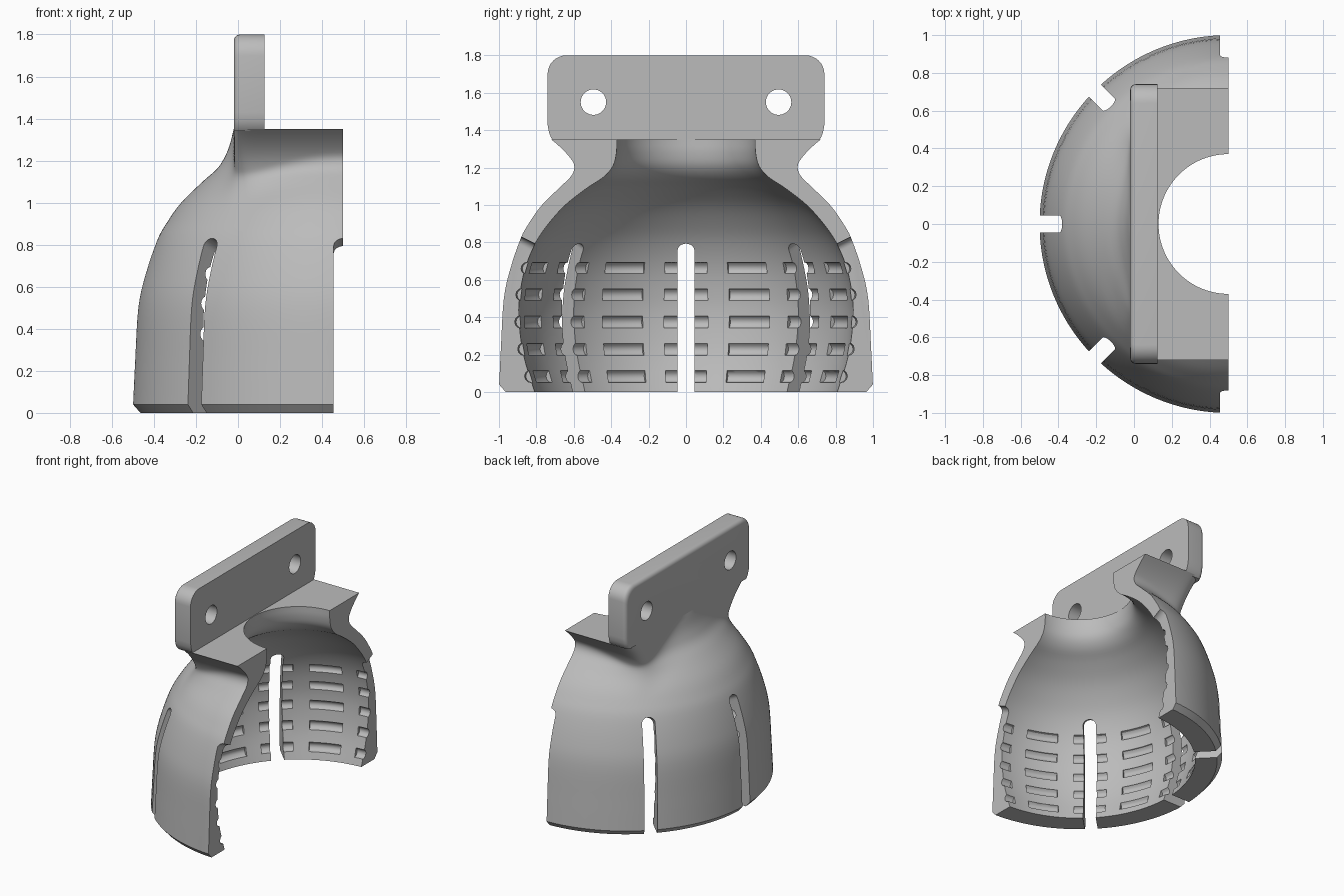
import bpy, bmesh
from math import sin, cos, pi, radians
from mathutils import Vector

if "Cube" in bpy.data.objects:
    bpy.data.objects.remove(bpy.data.objects["Cube"])

AXIS_X = 0.5      # the shell is half a turn around this vertical axis
SHELF_Z = 1.35
NECK_Z = 1.1

grey = bpy.data.materials.new("plain grey")
grey.use_nodes = True
grey.diffuse_color = (0.5, 0.5, 0.5, 1)
grey.node_tree.nodes["Principled BSDF"].inputs["Base Color"].default_value = (0.5, 0.5, 0.5, 1)


def polar(r, angle, z):
    return Vector((AXIS_X + r * cos(angle), r * sin(angle), z))


def make_object(name, bm):
    if bm.calc_volume(signed=True) < 0:
        bmesh.ops.reverse_faces(bm, faces=bm.faces)
    mesh = bpy.data.meshes.new(name)
    bm.to_mesh(mesh)
    bm.free()
    mesh.materials.append(grey)
    obj = bpy.data.objects.new(name, mesh)
    bpy.context.collection.objects.link(obj)
    return obj


def loft(bm, rings):
    """Skin closed rings of points and cap both ends, all faces wound alike."""
    loops = [[bm.verts.new(p) for p in ring] for ring in rings]
    n = len(loops[0])
    for a, b in zip(loops, loops[1:]):
        for i in range(n):
            j = (i + 1) % n
            bm.faces.new((a[i], a[j], b[j], b[i]))
    bm.faces.new(loops[0][::-1])
    bm.faces.new(loops[-1])


def smooth_curve(points, steps=4):
    """Catmull-Rom curve through (radius, height) points."""
    p = [Vector(q) for q in points]
    p = [2 * p[0] - p[1]] + p + [2 * p[-1] - p[-2]]
    out = []
    for a, b, c, d in zip(p, p[1:], p[2:], p[3:]):
        for k in range(steps):
            t = k / steps
            out.append(0.5 * (2 * b + (c - a) * t + (2 * a - 5 * b + 4 * c - d) * t * t
                              + (3 * b - a - 3 * c + d) * t ** 3))
    return out + [p[-2]]


def cut(target, tool):
    """Subtract the tool, with a second solver in case the first changes nothing."""
    mod = target.modifiers.new("cut", 'BOOLEAN')
    mod.operation = 'DIFFERENCE'
    mod.object = tool
    for solver in ('MANIFOLD', 'EXACT'):
        mod.solver = solver
        scene = bpy.context.evaluated_depsgraph_get()
        result = bpy.data.meshes.new_from_object(target.evaluated_get(scene))
        if len(result.vertices) not in (0, len(target.data.vertices)):
            break
    target.modifiers.remove(mod)
    target.data = result
    bpy.data.objects.remove(tool)


# Shell: half dome blended into a square neck that flares to a shelf
outer = smooth_curve([(1, .04), (.99, .25), (.975, .5), (.94, .66), (.885, .82), (.835, .91),
                      (.77, 1), (.668, 1.1), (.6, 1.16), (.565, 1.21), (.538, 1.27), (.52, SHELF_Z)])
inner = smooth_curve([(.81, 0), (.87, .2), (.895, .4), (.885, .55), (.855, .68), (.803, .8),
                      (.735, .9), (.645, 1), (.53, 1.09), (.44, 1.15), (.39, 1.21),
                      (.372, 1.28), (.37, SHELF_Z)])


def blended(dome, z, angle):
    t = max(0, (z - NECK_Z) / (SHELF_Z - NECK_Z))
    p = 8 + 8 * t
    width = .56 + .16 * t * t
    neck = (abs(cos(angle) / .52) ** p + abs(sin(angle) / width) ** p) ** (-1 / p)
    k = .12 * (1 - t) + .001
    h = max(0, 1 - abs(dome - neck) / k)
    return max(dome, neck) + h * h * k / 4


bm = bmesh.new()
rings = []
for k in range(122):
    angle = pi / 2 + pi * k / 121
    ring = [polar(.965, angle, 0)]
    ring += [polar(blended(r, z, angle), angle, z) for r, z in outer]
    ring += [polar(r, angle, z) for r, z in reversed(inner)]
    rings.append(ring)
loft(bm, rings)
shell = make_object("slotted_half_shell", bm)

# Round-topped slots, sloping up towards the outside
half = .045
for k in range(5):
    bm = bmesh.new()
    angle = radians(90 + 45 * k)
    side = Vector((-sin(angle), cos(angle), 0))
    rings = []
    for r in (.65, 1.15):
        top = .79 - half + .5 * (r - .8)
        ring = [polar(r, angle, -.2) - side * half, polar(r, angle, -.2) + side * half]
        ring += [polar(r, angle, top + half * sin(pi * i / 13)) + side * half * cos(pi * i / 13)
                 for i in range(14)]
        rings.append(ring)
    loft(bm, rings)
    cut(shell, make_object("slot_cutter", bm))

# Short rounded grooves inside the wall, five rows
bm = bmesh.new()
for r, z in ((.83, .085), (.867, .23), (.883, .375), (.877, .52), (.849, .66)):
    for k in range(9):
        middle = 90 + 22.5 * k
        arcs = [radians(middle - 7.5 + 1.5 * i) for i in range(11)]
        loft(bm, [[polar(r + .034 * cos(2 * pi * i / 12), a, z + .034 * sin(2 * pi * i / 12))
                   for i in range(12)] for a in arcs])
cut(shell, make_object("groove_cutter", bm))

# Mounting plate: rounded outline, its outer face edge softened by inset rings
right = [(.705, SHELF_Z - .01), (.722, 1.36), (.733, 1.39), (.74, 1.43)]
right += [(.64 + .1 * cos(pi * i / 16), 1.7 + .1 * sin(pi * i / 16)) for i in range(9)]
outline = right + [(-y, z) for y, z in reversed(right)]


def plate_ring(x, inset):
    return [Vector((x, y * (1 - inset / .74), SHELF_Z + (z - SHELF_Z) * (1 - inset / .45)))
            for y, z in outline]


soft = .03
bm = bmesh.new()
loft(bm, [plate_ring(-.02 + soft * (1 - cos(pi * i / 10)), soft * (1 - sin(pi * i / 10)))
          for i in range(6)] + [plate_ring(.125, 0)])
plate = make_object("mounting_plate", bm)

# Two screw holes
bm = bmesh.new()
for y in (-.495, .495):
    loft(bm, [[Vector((x, y + .068 * cos(2 * pi * i / 40), 1.55 + .068 * sin(2 * pi * i / 40)))
               for i in range(40)] for x in (-.2, .3)])
cut(plate, make_object("hole_cutter", bm))

# Smooth the curved walls, keep cut edges crisp
for obj in (shell, plate):
    bpy.ops.object.select_all(action='DESELECT')
    obj.select_set(True)
    bpy.context.view_layer.objects.active = obj
    bpy.ops.object.shade_smooth_by_angle(angle=radians(30))
